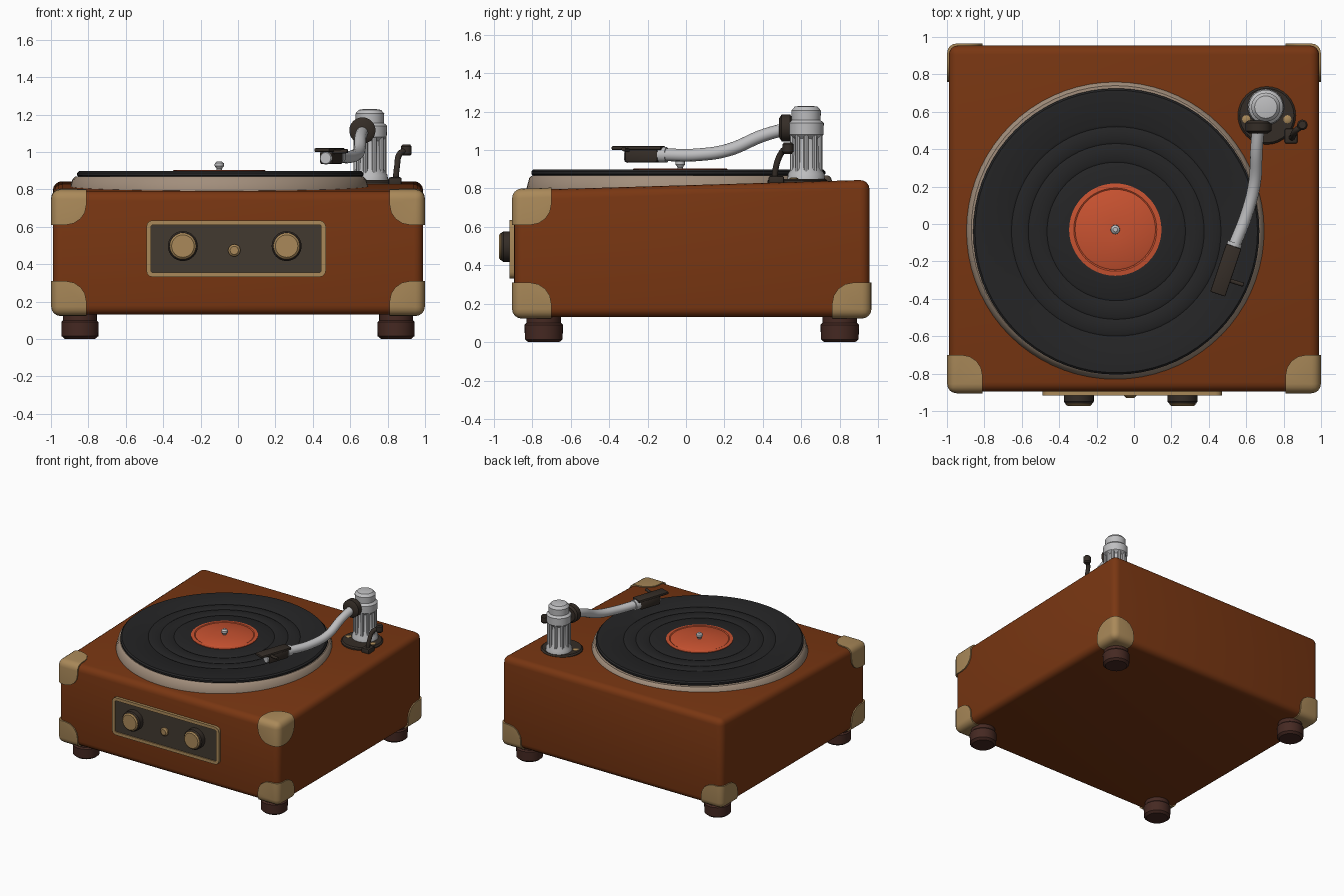
import bpy, bmesh, math
from mathutils import Vector, Matrix

cube = bpy.data.objects.get("Cube")
if cube:
    bpy.data.objects.remove(cube, do_unlink=True)


def material(name, r, g, b):
    m = bpy.data.materials.new(name)
    m.use_nodes = True
    m.diffuse_color = (r, g, b, 1)
    bsdf = m.node_tree.nodes["Principled BSDF"]
    bsdf.inputs["Base Color"].default_value = (r, g, b, 1)
    bsdf.inputs["Roughness"].default_value = 0.6
    return m


LEATHER = material("brown leather", 0.19, 0.037, 0.006)
BRASS = material("aged brass", 0.40, 0.25, 0.10)
RUBBER = material("dark brown rubber", 0.06, 0.022, 0.016)
PANEL = material("panel grey brown", 0.055, 0.042, 0.03)
VINYL = material("black vinyl", 0.018, 0.018, 0.019)
LABEL = material("orange label", 0.58, 0.085, 0.03)
RIM = material("platter beige", 0.36, 0.27, 0.20)
METAL = material("light metal", 0.52, 0.52, 0.53)
DARK = material("dark metal", 0.035, 0.026, 0.02)


def finish(ob, mat, angle=35):
    ob.data.materials.clear()
    ob.data.materials.append(mat)
    bpy.ops.object.select_all(action="DESELECT")
    ob.select_set(True)
    bpy.context.view_layer.objects.active = ob
    bpy.ops.object.shade_smooth_by_angle(angle=math.radians(angle))
    return ob


def from_bmesh(name, bm, mat):
    bmesh.ops.recalc_face_normals(bm, faces=bm.faces[:])
    me = bpy.data.meshes.new(name)
    bm.to_mesh(me)
    bm.free()
    ob = bpy.data.objects.new(name, me)
    bpy.context.collection.objects.link(ob)
    return finish(ob, mat)


def lathe(name, profile, mat, loc, axis=(0, 0, 1), sides=32):
    """Spin (radius, height) points about an axis and cap both ends."""
    bm = bmesh.new()
    rings = []
    for r, h in profile:
        rings.append([bm.verts.new((r * math.cos(a), r * math.sin(a), h))
                      for a in (2 * math.pi * i / sides for i in range(sides))])
    for low, high in zip(rings, rings[1:]):
        for i in range(sides):
            j = (i + 1) % sides
            bm.faces.new((low[i], low[j], high[j], high[i]))
    bm.faces.new(rings[0])
    bm.faces.new(rings[-1])
    turn = Vector((0, 0, 1)).rotation_difference(Vector(axis)).to_matrix().to_4x4()
    bm.transform(Matrix.Translation(loc) @ turn)
    return from_bmesh(name, bm, mat)


def box(name, size, loc, mat, bevel=0.0, turn=0.0, segments=3, slope=None):
    bm = bmesh.new()
    bmesh.ops.create_cube(bm, size=1)
    bm.transform(Matrix.Diagonal((*size, 1)))
    if slope:
        for v in bm.verts:
            if v.co.z > 0 and v.co.y > 0:
                v.co.z += slope
    if bevel:
        bmesh.ops.bevel(bm, geom=bm.edges[:], offset=bevel, segments=segments,
                        profile=0.5, affect="EDGES")
    bm.transform(Matrix.Translation(loc) @ Matrix.Rotation(turn, 4, "Z"))
    return from_bmesh(name, bm, mat)


def tube(name, points, radius, mat):
    cu = bpy.data.curves.new(name, "CURVE")
    cu.dimensions = "3D"
    cu.bevel_depth = radius
    cu.bevel_resolution = 4
    cu.use_fill_caps = True
    sp = cu.splines.new("BEZIER")
    sp.bezier_points.add(len(points) - 1)
    for p, co in zip(sp.bezier_points, points):
        p.co = co
        p.handle_left_type = p.handle_right_type = "AUTO"
    ob = bpy.data.objects.new(name, cu)
    bpy.context.collection.objects.link(ob)
    bpy.ops.object.select_all(action="DESELECT")
    ob.select_set(True)
    bpy.context.view_layer.objects.active = ob
    bpy.ops.object.convert(target="MESH")
    return finish(bpy.context.view_layer.objects.active, mat)


# Case with a top that rises gently to the back
box("case", (1.98, 1.85, 0.66), (0, 0.03, 0.46), LEATHER, 0.05, segments=4, slope=0.055)

# Brass corner guards: a slightly larger case trimmed to each corner
corners = [(sx, sy, 0.13) for sx in (-1, 1) for sy in (-0.9, 0.96)]
corners += [(sx, -0.9, 0.79) for sx in (-1, 1)]
for i, corner in enumerate(corners):
    guard = box(f"corner_guard_{i + 1}", (1.998, 1.87, 0.675), (0, 0.03, 0.4605),
                BRASS, 0.05, segments=4, slope=0.055)
    cutter = box("guard_cutter", (0.38, 0.40, 0.36), corner, BRASS, 0.11, segments=4)
    mod = guard.modifiers.new("trim", "BOOLEAN")
    mod.operation = "INTERSECT"
    mod.solver = "EXACT"
    mod.object = cutter
    bpy.context.view_layer.objects.active = guard
    bpy.ops.object.modifier_apply(modifier=mod.name)
    bpy.data.objects.remove(cutter, do_unlink=True)
    finish(guard, BRASS)

# Feet
for x in (-0.845, 0.845):
    for y in (-0.74, 0.80):
        lathe("foot", [(0.08, 0), (0.098, 0.015), (0.10, 0.09), (0.09, 0.10), (0.09, 0.15)],
              RUBBER, (x, y, 0))

# Front control panel with a raised brass frame
box("control_panel", (0.93, 0.02, 0.28), (-0.01, -0.899, 0.483), PANEL)
frame = bmesh.new()
loops = []
for y in (-0.89, -0.918):
    for grow in (0, 0.025):
        ring = []
        for sx, sz, start in ((1, 1, 0), (-1, 1, 90), (-1, -1, 180), (1, -1, 270)):
            for step in (0, 30, 60, 90):
                a = math.radians(start + step)
                r = 0.01 + grow
                ring.append(frame.verts.new((-0.01 + sx * 0.445 + r * math.cos(a), y,
                                             0.483 + sz * 0.117 + r * math.sin(a))))
        loops.append(ring)
order = [loops[0], loops[1], loops[3], loops[2]]
for k in range(4):
    a, b = order[k], order[(k + 1) % 4]
    for i in range(len(a)):
        j = (i + 1) % len(a)
        frame.faces.new((a[i], a[j], b[j], b[i]))
from_bmesh("panel_frame", frame, BRASS)

# Knobs
FRONT = (0, -1, 0)
for side, x in (("right", -0.295), ("left", 0.26)):
    lathe(f"{side}_knob_body", [(0.08, 0), (0.08, 0.05), (0.072, 0.06)],
          DARK, (x, -0.90, 0.497), FRONT)
    lathe(f"{side}_knob_cap", [(0.07, 0.05), (0.07, 0.065), (0.06, 0.073)],
          BRASS, (x, -0.90, 0.497), FRONT)
lathe("centre_button", [(0.033, 0), (0.033, 0.02), (0.022, 0.03)],
      BRASS, (-0.02, -0.90, 0.474), FRONT, 20)

# Platter, grooved record, label and spindle
lathe("platter", [(0.80, 0.76), (0.80, 0.80), (0.785, 0.855), (0.77, 0.868)],
      RIM, (-0.1, -0.03, 0), sides=72)
grooves = [(0.755, 0.866), (0.765, 0.875), (0.765, 0.888), (0.755, 0.898)]
for r in (0.56, 0.47, 0.37):
    grooves += [(r + 0.012, 0.898), (r, 0.892), (r - 0.012, 0.898)]
grooves.append((0.24, 0.898))
lathe("record", grooves, VINYL, (-0.095, -0.04, 0), sides=72)
lathe("record_label", [(0.247, 0.89), (0.247, 0.902), (0.222, 0.905), (0.215, 0.901),
                       (0.208, 0.905), (0.03, 0.905)], LABEL, (-0.1, -0.03, 0), sides=48)
lathe("spindle", [(0.014, 0.89), (0.014, 0.91), (0.025, 0.925), (0.024, 0.94), (0.012, 0.95)],
      METAL, (-0.1, -0.03, 0), sides=16)

# Tonearm base and fluted column
lathe("tonearm_base", [(0.155, 0.80), (0.155, 0.84), (0.145, 0.85)], DARK, (0.71, 0.58, 0))
for x in (0.60, 0.82):
    lathe("base_screw", [(0.022, 0.84), (0.022, 0.853), (0.015, 0.857)],
          BRASS, (x, 0.56, 0), sides=12)
PIVOT = Vector((0.705, 0.625, 0))
lathe("tonearm_column", [(0.098, 0.84), (0.095, 0.875), (0.075, 0.91), (0.07, 1.06),
                         (0.09, 1.08), (0.092, 1.14), (0.075, 1.155), (0.077, 1.205),
                         (0.06, 1.225), (0.03, 1.23)], METAL, PIVOT)
for i in range(10):
    a = 2 * math.pi * i / 10
    lathe("column_rib", [(0.013, 0.88), (0.013, 1.08)], METAL,
          PIVOT + Vector((0.075 * math.cos(a), 0.075 * math.sin(a), 0)), sides=8)

# Arm with collar
lathe("arm_collar", [(0.055, 0), (0.07, 0.012), (0.07, 0.055), (0.05, 0.068)],
      DARK, (0.665, 0.553, 1.115), FRONT)
tube("tonearm", [(0.665, 0.52, 1.11), (0.655, 0.40, 1.075), (0.645, 0.22, 1.0),
                 (0.605, 0.06, 0.975), (0.535, -0.12, 0.975)], 0.033, METAL)

# Headshell, aligned with the end of the arm
aim = Vector((-0.32, -0.95, 0)).normalized()
turn = math.atan2(aim.y, aim.x) + math.pi / 2
start = Vector((0.54, -0.10, 0.975))
lathe("headshell_collar", [(0.04, 0), (0.04, 0.04)], METAL, start, aim, 20)
box("headshell_plate", (0.085, 0.27, 0.02), start + aim * 0.155 + Vector((0, 0, 0.035)),
    DARK, 0.006, turn, 2)
box("cartridge", (0.075, 0.18, 0.07), start + aim * 0.13 + Vector((0, 0, -0.005)),
    DARK, 0.012, turn, 2)
lathe("cartridge_face", [(0.034, 0), (0.03, 0.008)], METAL,
      start + aim * 0.218 + Vector((0, 0, -0.008)), aim, 20)
tube("finger_lift", [(0.47, -0.29, 1.01), (0.52, -0.305, 1.0), (0.585, -0.325, 1.005)],
     0.011, DARK)

# Cueing lever
tube("cue_lever", [(0.84, 0.46, 0.82), (0.85, 0.47, 0.92), (0.865, 0.50, 0.99),
                   (0.90, 0.525, 1.01)], 0.016, DARK)
lathe("cue_lever_knob", [(0.02, -0.03), (0.028, -0.02), (0.028, 0.02), (0.02, 0.03)],
      DARK, (0.90, 0.53, 1.01), sides=16)
box("cue_lever_mount", (0.07, 0.08, 0.05), (0.84, 0.47, 0.84), DARK, 0.01, 0, 2)
